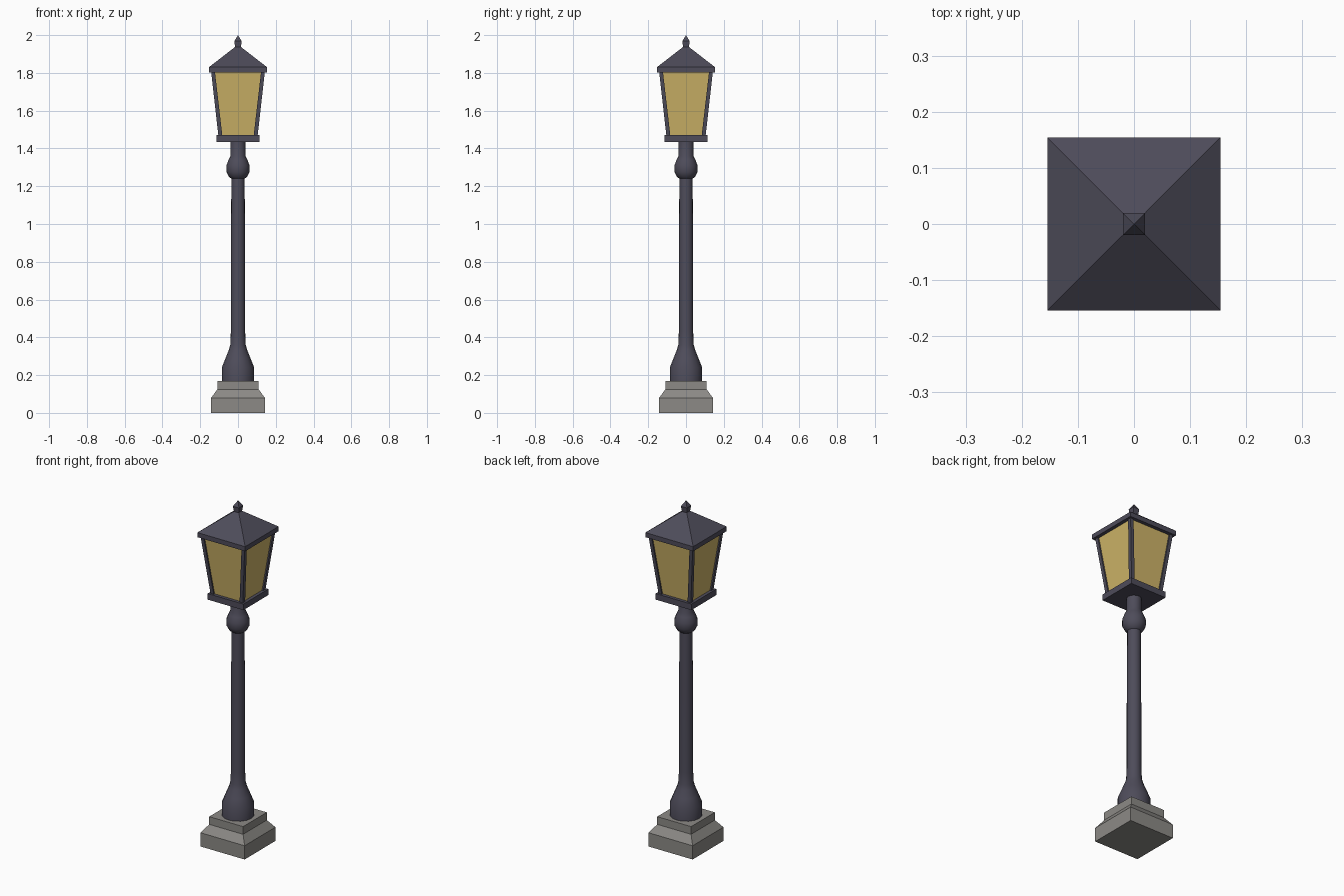
import bpy, bmesh, math

if "Cube" in bpy.data.objects:
    bpy.data.objects.remove(bpy.data.objects["Cube"])


def material(name, srgb):
    m = bpy.data.materials.new(name)
    lin = [((c / 255 + 0.055) / 1.055) ** 2.4 for c in srgb]
    m.diffuse_color = (*lin, 1)
    m.use_nodes = True
    m.node_tree.nodes["Principled BSDF"].inputs["Base Color"].default_value = m.diffuse_color
    return m


METAL = material("dark metal", (78, 76, 90))
STONE = material("grey stone", (140, 138, 134))
GLASS = material("amber glass", (206, 180, 104))


def stack(name, rings, sides, mat, smooth=False):
    """Loft rings of (half width or radius, z) into a closed solid."""
    bm = bmesh.new()
    square = sides == 4
    loops = []
    for r, z in rings:
        if r == 0:
            loops.append([bm.verts.new((0, 0, z))])
            continue
        k = r * math.sqrt(2) if square else r
        off = math.pi / 4 if square else 0
        loops.append([bm.verts.new((k * math.cos(off + math.tau * i / sides),
                                    k * math.sin(off + math.tau * i / sides), z))
                      for i in range(sides)])
    for a, b in zip(loops, loops[1:]):
        for i in range(sides):
            j = (i + 1) % sides
            if len(b) == 1:
                bm.faces.new((a[i], a[j], b[0]))
            else:
                bm.faces.new((a[i], a[j], b[j], b[i]))
    bm.faces.new(loops[0][::-1])
    if len(loops[-1]) > 1:
        bm.faces.new(loops[-1])
    return finish(name, bm, mat, smooth)


def finish(name, bm, mat, smooth=False):
    bmesh.ops.recalc_face_normals(bm, faces=bm.faces)
    me = bpy.data.meshes.new(name)
    bm.to_mesh(me)
    bm.free()
    me.materials.append(mat)
    ob = bpy.data.objects.new(name, me)
    bpy.context.collection.objects.link(ob)
    if smooth:
        bpy.ops.object.select_all(action='DESELECT')
        ob.select_set(True)
        bpy.context.view_layer.objects.active = ob
        bpy.ops.object.shade_smooth_by_angle(angle=math.radians(40))
    return ob


# Stepped stone plinth
stack("plinth", [(0.142, 0), (0.142, 0.08), (0.109, 0.125), (0.109, 0.17)], 4, STONE)

# Round column: flared foot, tapering shaft, collar knob and neck
stack("column", [(0.086, 0.165), (0.086, 0.24), (0.066, 0.29), (0.048, 0.335),
                 (0.041, 0.36), (0.038, 0.43), (0.0375, 0.87), (0.035, 1.24),
                 (0.048, 1.25), (0.061, 1.275), (0.061, 1.31), (0.05, 1.34),
                 (0.04, 1.36), (0.04, 1.44)], 16, METAL, smooth=True)

# Lantern tray and glazed body
stack("lantern_tray", [(0.115, 1.435), (0.115, 1.47)], 4, METAL)
stack("lantern_glass", [(0.096, 1.468), (0.134, 1.805)], 4, GLASS)

# Slanted corner posts
for n, (sx, sy) in enumerate([(1, 1), (-1, 1), (-1, -1), (1, -1)]):
    bm = bmesh.new()
    bmesh.ops.create_cube(bm, size=1)
    for v in bm.verts:
        top = v.co.z > 0
        inner, outer = (0.122, 0.142) if top else (0.083, 0.104)
        v.co = (sx * (outer if v.co.x > 0 else inner),
                sy * (outer if v.co.y > 0 else inner),
                1.805 if top else 1.468)
    finish(f"corner_post_{n + 1}", bm, METAL)

# Pyramid roof with a rim, and the pointed finial
stack("roof", [(0.154, 1.803), (0.154, 1.83), (0.012, 1.94)], 4, METAL)
stack("finial", [(0.014, 1.925), (0.0195, 1.968), (0, 2.0)], 4, METAL)
